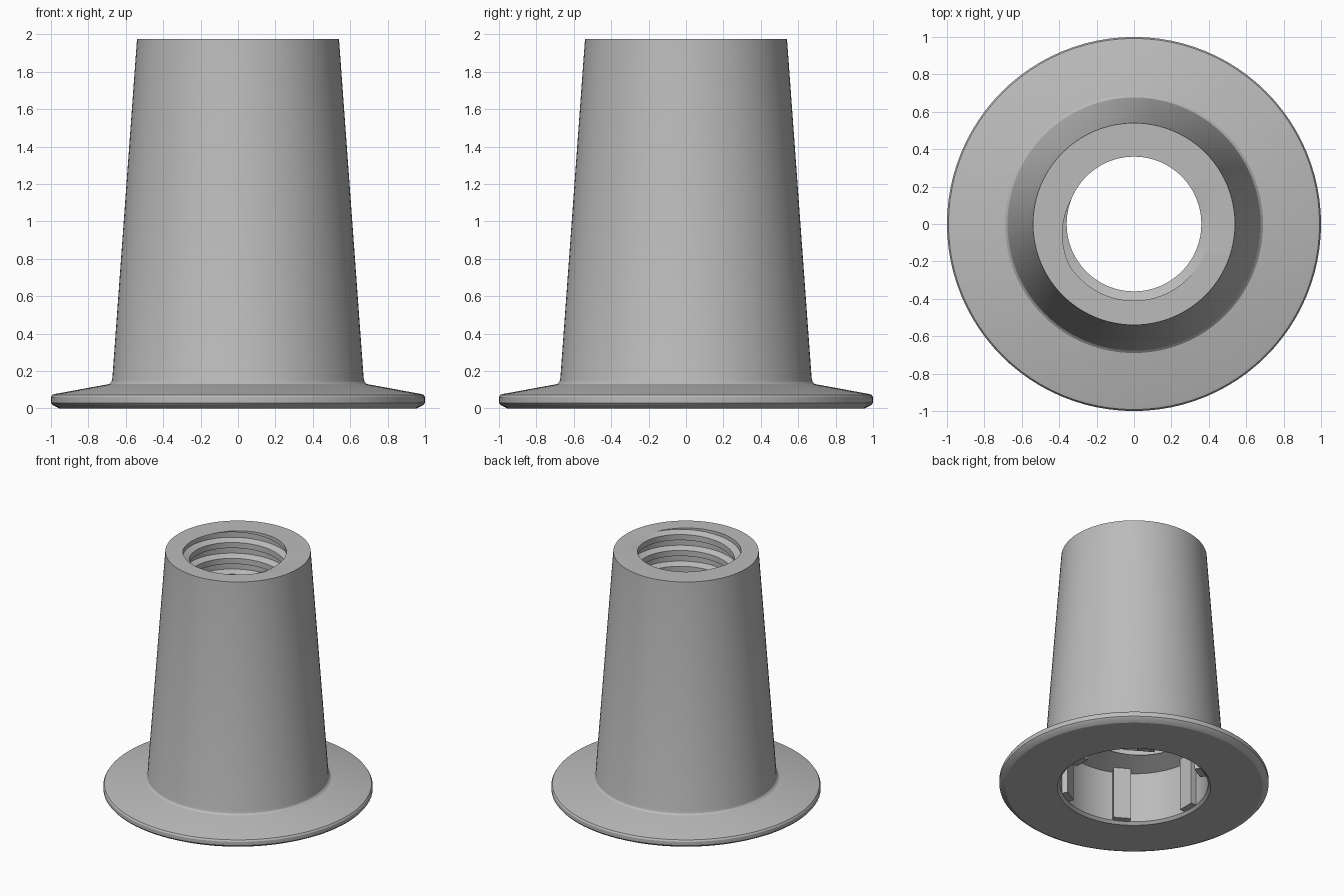
import bpy, bmesh, math
from mathutils import Matrix

if "Cube" in bpy.data.objects:
    bpy.data.objects.remove(bpy.data.objects["Cube"])

SEGMENTS = 96
TOP = 1.975
RECESS_RADIUS, RECESS_TOP, BORE_START = 0.55, 0.43, 0.49
MINOR, MAJOR, PITCH = 0.36, 0.41, 0.13

grey = bpy.data.materials.new("plain_grey")
grey.use_nodes = True
colour = (0.5, 0.5, 0.5, 1)
grey.diffuse_color = colour
grey.node_tree.nodes["Principled BSDF"].inputs["Base Color"].default_value = colour


def finish(bm, name):
    bmesh.ops.recalc_face_normals(bm, faces=bm.faces)
    mesh = bpy.data.meshes.new(name)
    bm.to_mesh(mesh)
    bm.free()
    mesh.materials.append(grey)
    obj = bpy.data.objects.new(name, mesh)
    bpy.context.collection.objects.link(obj)
    bpy.ops.object.select_all(action="DESELECT")
    obj.select_set(True)
    bpy.context.view_layer.objects.active = obj
    bpy.ops.object.shade_smooth_by_angle(angle=math.radians(25))
    return obj


# Outer wall, flange and recess, from the top rim round to the bore
body_profile = [
    (0.54, TOP), (0.672, 0.16), (0.677, 0.142), (0.69, 0.13),
    (0.975, 0.078), (0.992, 0.073), (1.0, 0.06), (1.0, 0.03),
    (0.99, 0.018), (0.955, 0.0), (RECESS_RADIUS + 0.02, 0.0),
    (RECESS_RADIUS, 0.02), (RECESS_RADIUS, RECESS_TOP),
]
# One turn of the thread: crest, flank, root, flank
thread_steps = (0.0, 0.35, 0.5, 0.85)


def thread_radius(u):
    u %= 1.0
    depth = min(max((u - 0.35) / 0.15, 0), 1, max((1.0 - u) / 0.15, 0))
    return MINOR + (MAJOR - MINOR) * depth


def column(angle):
    turn = angle / math.tau - 0.442
    points = list(body_profile)
    for k in range(-14, 3):
        for u in thread_steps:
            z = TOP + PITCH * (k + u + turn)
            z = min(max(z, BORE_START), TOP)
            points.append((thread_radius((z - TOP) / PITCH - turn), z))
    return points


# Flanged sleeve with helical internal thread
bm = bmesh.new()
columns = []
for i in range(SEGMENTS + 1):
    a = math.tau * i / SEGMENTS
    columns.append([bm.verts.new((r * math.cos(a), r * math.sin(a), z))
                    for r, z in column(a)])
for left, right in zip(columns, columns[1:]):
    for j in range(len(left)):
        n = (j + 1) % len(left)
        bm.faces.new((left[j], right[j], right[n], left[n]))
bmesh.ops.remove_doubles(bm, verts=bm.verts, dist=0.0002)
finish(bm, "threaded_flanged_sleeve")

# Six upright ribs lining the recess
for i in range(6):
    bm = bmesh.new()
    height = RECESS_TOP + 0.01
    place = (Matrix.Rotation(math.tau * i / 6, 4, "Z")
             @ Matrix.Translation((RECESS_RADIUS - 0.015, 0, 0.02 + height / 2))
             @ Matrix.Diagonal((0.07, 0.13, height, 1)))
    bmesh.ops.create_cube(bm, size=1, matrix=place)
    finish(bm, f"recess_rib_{i + 1}")
